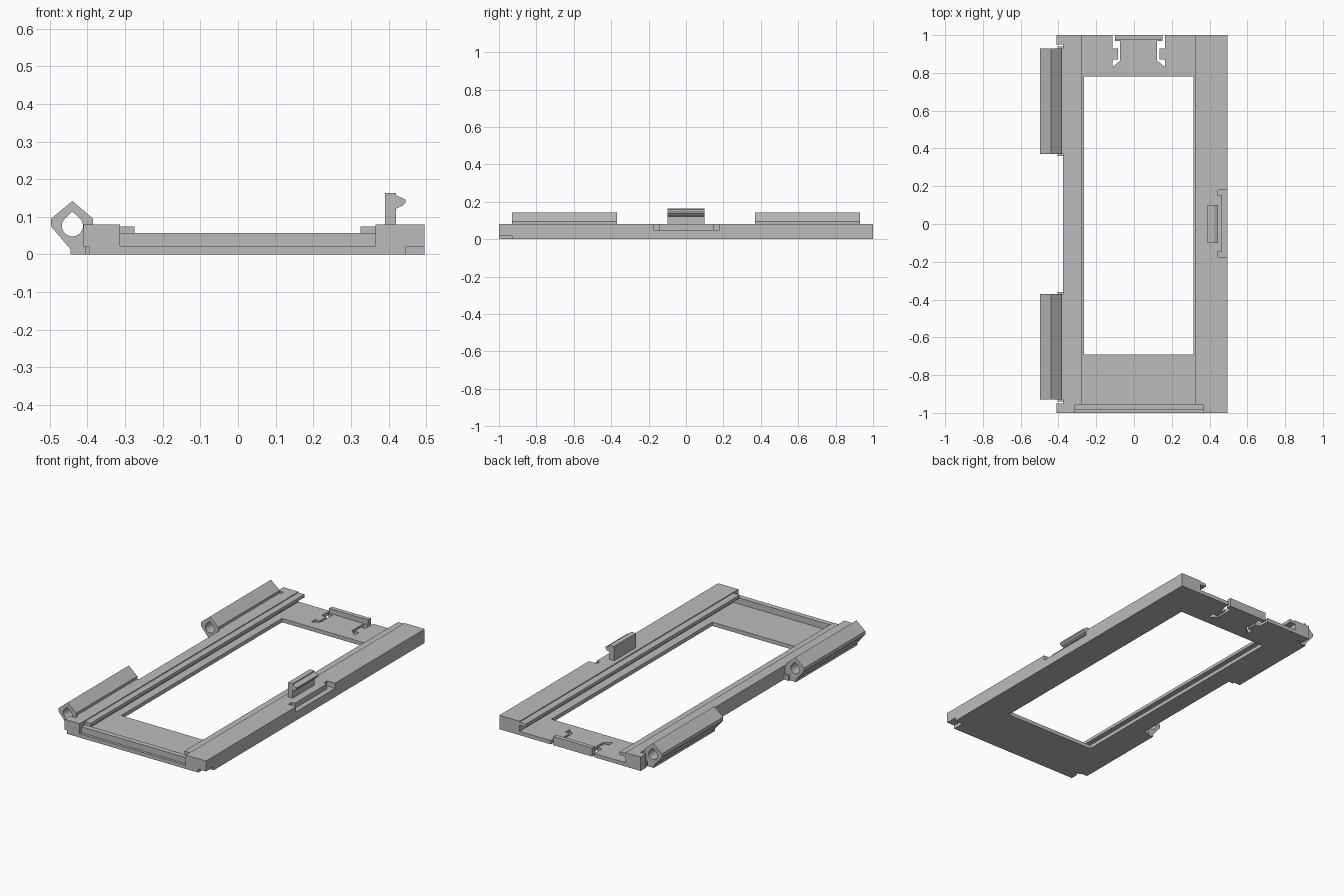
import bpy, bmesh
from math import sin, cos, pi

cube = bpy.data.objects.get("Cube")
if cube:
    bpy.data.objects.remove(cube, do_unlink=True)

grey = bpy.data.materials.new("plain grey")
grey.use_nodes = True
GREY = (0.5, 0.5, 0.5, 1)
grey.diffuse_color = GREY
grey.node_tree.nodes["Principled BSDF"].inputs["Base Color"].default_value = GREY


def prism(name, points, lo, hi, axis="y"):
    """Extrude an outline: x,z points along y, or x,y points along z."""
    def place(a, b, c):
        return (a, c, b) if axis == "y" else (a, b, c)
    bm = bmesh.new()
    near = [bm.verts.new(place(a, b, lo)) for a, b in points]
    far = [bm.verts.new(place(a, b, hi)) for a, b in points]
    bm.faces.new(near)
    bm.faces.new(far)
    for i in range(len(near)):
        j = (i + 1) % len(near)
        bm.faces.new((near[i], near[j], far[j], far[i]))
    bmesh.ops.recalc_face_normals(bm, faces=bm.faces)
    mesh = bpy.data.meshes.new(name)
    bm.to_mesh(mesh)
    bm.free()
    mesh.materials.append(grey)
    obj = bpy.data.objects.new(name, mesh)
    bpy.context.collection.objects.link(obj)
    return obj


def box(name, x0, x1, y0, y1, z0, z1):
    return prism(name, [(x0, y0), (x1, y0), (x1, y1), (x0, y1)], z0, z1, "z")


def cut(target, cutter):
    cutter.hide_render = True
    cutter.hide_viewport = True
    cutter.display_type = "WIRE"
    mod = target.modifiers.new("cut", "BOOLEAN")
    mod.operation = "DIFFERENCE"
    mod.solver = "EXACT"
    mod.object = cutter


FLOOR, SLOT_TOP, LIP_TOP, TOP = 0.022, 0.057, 0.075, 0.08
FRONT = -0.955


def rail_profile(outer, opening, groove, lip):
    return [(outer, 0), (opening, 0), (opening, FLOOR), (groove, FLOOR),
            (groove, SLOT_TOP), (lip, SLOT_TOP), (lip, LIP_TOP),
            (groove, LIP_TOP), (groove, TOP), (outer, TOP)]


# Grooved side rails and their plain front corners
prism("right_rail", rail_profile(-0.375, -0.265, -0.313, -0.275), FRONT, 1)
left_rail = prism("left_rail", rail_profile(0.495, 0.315, 0.365, 0.325), FRONT, 1)
box("right_front_corner", -0.395, -0.313, -1, FRONT, 0, TOP)
left_corner = box("left_front_corner", 0.365, 0.495, -1, FRONT, 0, TOP)
box("right_front_tab", -0.41, -0.375, -1, -0.95, 0.02, TOP)
box("right_back_tab", -0.41, -0.375, 0.95, 1, 0, TOP)

# Underside notch at the front corner
notch = box("corner_notch_cutter", 0.445, 0.52, -1.02, -0.93, -0.02, 0.02)
cut(left_rail, notch)
cut(left_corner, notch)

# Stepped pocket in the outer side of the latch rail
cut(left_rail, prism("pocket_cutter", [
    (0.52, 0.18), (0.445, 0.18), (0.445, 0.15), (0.465, 0.15),
    (0.465, -0.145), (0.445, -0.145), (0.445, -0.175), (0.52, -0.175)],
    0.05, 0.1, "z"))

# Floor plates and the low front wall
box("front_floor", -0.313, 0.365, -1, -0.69, 0, FLOOR)
box("front_wall", -0.313, 0.365, -0.985, FRONT, FLOOR, SLOT_TOP)
back_floor = box("back_floor", -0.265, 0.315, 0.78, 1, 0, FLOOR)

# Flexible back tongue, freed by a mirrored pair of slots
MIDDLE = 0.025
slot = [(0.14, 1.02), (0.14, 0.93), (0.11, 0.93), (0.11, 0.87), (0.14, 0.87),
        (0.14, 0.83), (0.098, 0.865), (0.098, 0.97), (0.125, 0.97), (0.125, 1.02)]
for side, label in ((-1, "right"), (1, "left")):
    cut(back_floor, prism(label + "_slot_cutter",
                          [(MIDDLE + side * x, y) for x, y in slot], -0.02, 0.05, "z"))
box("tongue_lip", MIDDLE - 0.125, MIDDLE + 0.125, 0.975, 1, 0, 0.05)

# Hinge barrels with teardrop bores
barrel = [(-0.375, 0), (-0.375, TOP), (-0.385, TOP), (-0.385, 0.095),
          (-0.44, 0.142), (-0.497, 0.095), (-0.497, 0.075),
          (-0.445, 0.014), (-0.445, 0)]
arc = [pi * 0.75 + pi * 1.5 * i / 24 for i in range(25)]
bore = [(-0.44 + 0.028 * cos(a), 0.076 + 0.028 * sin(a)) for a in arc]
bore.append((-0.44, 0.114))
for label, y0 in (("front", -0.93), ("back", 0.37)):
    hinge = prism(label + "_hinge", barrel, y0, y0 + 0.56)
    cut(hinge, prism(label + "_bore_cutter", bore, y0 - 0.02, y0 + 0.58))
    box(label + "_hinge_base", -0.405, -0.37, y0 - 0.01, y0 + 0.57, 0, 0.03)

# Latch post with its hooked nose
prism("latch", [(0.39, 0.07), (0.42, 0.07), (0.42, 0.122), (0.438, 0.13),
                (0.445, 0.138), (0.445, 0.146), (0.42, 0.158), (0.42, 0.163),
                (0.39, 0.163)], -0.1, 0.1)
